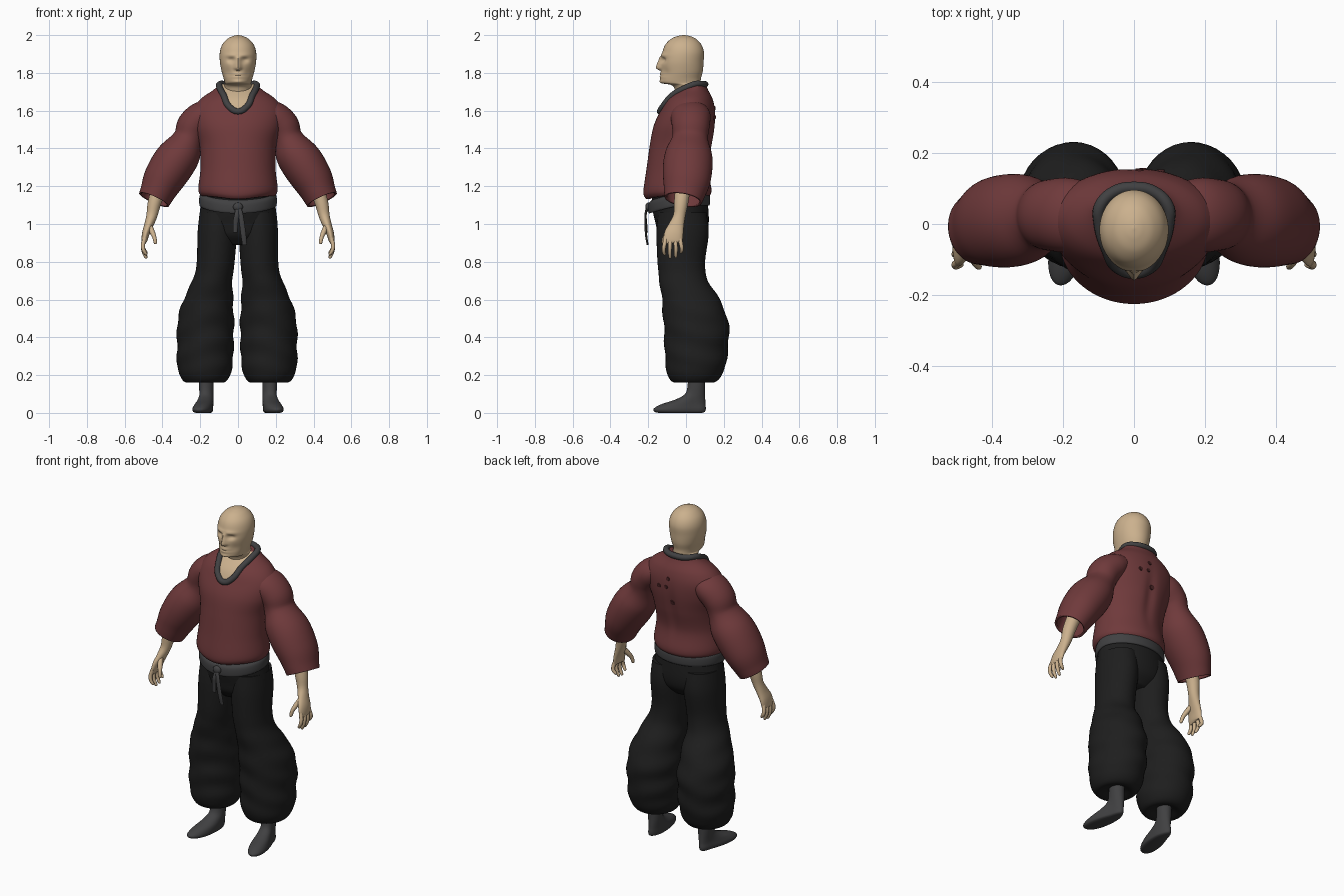
import bpy, bmesh
from math import sin, cos, pi, exp
from mathutils import Vector
from mathutils.bvhtree import BVHTree

if "Cube" in bpy.data.objects:
    bpy.data.objects.remove(bpy.data.objects["Cube"])


def material(name, rgb):
    m = bpy.data.materials.new(name)
    m.use_nodes = True
    m.diffuse_color = (*rgb, 1)
    bsdf = m.node_tree.nodes["Principled BSDF"]
    bsdf.inputs["Base Color"].default_value = (*rgb, 1)
    bsdf.inputs["Roughness"].default_value = 0.8
    return m


RED = material("maroon cloth", (0.16, 0.042, 0.044))
BLACK = material("black cloth", (0.013, 0.013, 0.013))
GREY = material("dark grey cloth", (0.052, 0.052, 0.054))
SKIN = material("skin", (0.6, 0.44, 0.27))
DARK = material("dark maroon", (0.07, 0.018, 0.019))


def smooth_path(rings, steps):
    """Catmull-Rom interpolation through ring tuples (x, y, z, a, b)."""
    pts = [Vector(r) for r in rings]
    out = []
    for i in range(len(pts) - 1):
        p0, p1, p2 = pts[max(i - 1, 0)], pts[i], pts[i + 1]
        p3 = pts[min(i + 2, len(pts) - 1)]
        for k in range(steps):
            t = k / steps
            out.append(p1 + (p2 - p0) * (t / 2)
                       + (p0 * 2 - p1 * 5 + p2 * 4 - p3) * (t * t / 2)
                       + (p1 * 3 - p0 - p2 * 3 + p3) * (t ** 3 / 2))
    return out + [pts[-1]]


def finish(name, bm, mats):
    bmesh.ops.recalc_face_normals(bm, faces=bm.faces)
    mesh = bpy.data.meshes.new(name)
    bm.to_mesh(mesh)
    bm.free()
    for m in mats:
        mesh.materials.append(m)
    for f in mesh.polygons:
        f.use_smooth = True
    ob = bpy.data.objects.new(name, mesh)
    bpy.context.collection.objects.link(ob)
    return ob


def loft(name, rings, mats, side=1, seg=32, steps=4, tilt=False,
         deform=None, caps=(True, True), paint=None):
    """Skin elliptical rings; tilt turns each ring across its path."""
    path = smooth_path(rings, steps)
    bm = bmesh.new()
    loops = []
    for i, r in enumerate(path):
        c = Vector(r[:3])
        u, v = Vector((1, 0, 0)), Vector((0, 1, 0))
        if tilt:
            t = (Vector(path[min(i + 1, len(path) - 1)][:3])
                 - Vector(path[max(i - 1, 0)][:3])).normalized()
            v = (v - t * v.dot(t)).normalized()
            u = v.cross(t)
        loop = []
        for k in range(seg):
            a = 2 * pi * k / seg
            p = c + u * (r[3] * cos(a)) + v * (r[4] * sin(a))
            if deform:
                p = deform(p)
            loop.append(bm.verts.new((p.x * side, p.y, p.z)))
        loops.append(loop)
    for l0, l1 in zip(loops, loops[1:]):
        for k in range(seg):
            j = (k + 1) % seg
            f = bm.faces.new((l0[k], l0[j], l1[j], l1[k]))
            if paint:
                f.material_index = paint(f.calc_center_median())
    for want, loop in zip(caps, (loops[0], loops[-1])):
        if want:
            bm.faces.new(loop)
    return finish(name, bm, mats)


def gauss(d, w):
    return exp(-(d / w) ** 2)


# Head and neck, with the face pushed out of the front of the loft
def face(p):
    if p.y < -0.04 and p.z > 1.735:
        x, z, d = abs(p.x), p.z, 0
        bridge = max(0, min(1, (1.885 - z) / 0.055)) * max(0, min(1, (z - 1.812) / 0.012))
        d -= (0.008 + 0.018 * bridge) * gauss(x, 0.011 + 0.006 * bridge) * (bridge > 0)
        d += 0.015 * gauss(x - 0.036, 0.02) * gauss(z - 1.868, 0.013)
        d -= 0.007 * gauss(x - 0.03, 0.035) * gauss(z - 1.893, 0.01)
        d += 0.006 * gauss(x, 0.03) * gauss(z - 1.786, 0.004)
        d -= 0.006 * gauss(x, 0.025) * gauss(z - 1.786, 0.014)
        d -= 0.006 * gauss(x, 0.025) * gauss(z - 1.752, 0.012)
        d += 0.006 * gauss(x - 0.055, 0.02) * gauss(z - 1.8, 0.025)
        p.y += d
    return p


loft("head", [(0, .03, 1.6, .08, .07), (0, .012, 1.7, .071, .068), (0, 0, 1.735, .071, .076),
              (0, -.025, 1.746, .07, .103), (0, -.028, 1.77, .076, .107),
              (0, -.022, 1.81, .087, .111), (0, -.02, 1.86, .096, .113),
              (0, -.015, 1.91, .096, .11), (0, -.014, 1.95, .083, .095),
              (0, -.013, 1.98, .056, .066), (0, -.012, 1.995, .026, .032),
              (0, -.012, 2, .003, .003)], [SKIN], seg=80, steps=7, deform=face)


# Tunic body, bare skin inside the V of the neck
def drape(p):
    if p.y < 0 and p.z < 1.3:
        p.z -= 0.02 * gauss(p.x, 0.12) * (1.3 - p.z) / 0.16
    if p.y > 0.05:
        p.y -= 0.012 * gauss(p.x, 0.03) * gauss(p.z - 1.42, 0.14)
    return p


def neckline(c):
    return int(c.y < 0.06 and c.z > 1.6 and abs(c.x) < 0.035 + 0.55 * (c.z - 1.6))


tunic = loft("tunic", [(0, -.04, 1.15, .185, .155), (0, -.043, 1.155, .2, .172),
                       (0, -.045, 1.19, .21, .18), (0, -.045, 1.3, .198, .163),
                       (0, -.025, 1.42, .204, .166), (0, -.008, 1.52, .232, .163),
                       (0, .01, 1.6, .238, .145), (0, .02, 1.66, .2, .122),
                       (0, .035, 1.71, .13, .082), (0, .052, 1.74, .1, .052)],
             [RED, SKIN], seg=96, steps=8, deform=drape, paint=neckline)
tunic_bvh = BVHTree.FromPolygons([v.co for v in tunic.data.vertices],
                                 [p.vertices for p in tunic.data.polygons])

# Collar roll, snapped to the tunic surface
half = [(0, .102, 1.742), (.06, .088, 1.742), (.096, .048, 1.738), (.093, .01, 1.715),
        (.072, -.06, 1.665), (.045, -.12, 1.618), (0, -.14, 1.597)]
points = half + [(-x, y, z) for x, y, z in half[-2:0:-1]]
curve = bpy.data.curves.new("collar", "CURVE")
curve.dimensions = "3D"
curve.bevel_depth = 0.017
spline = curve.splines.new("BEZIER")
spline.bezier_points.add(len(points) - 1)
spline.use_cyclic_u = True
for bp, p in zip(spline.bezier_points, points):
    bp.co = tunic_bvh.find_nearest(Vector(p))[0]
    bp.handle_left_type = bp.handle_right_type = "AUTO"
curve.materials.append(GREY)
collar = bpy.data.objects.new("collar", curve)
bpy.context.collection.objects.link(collar)
bpy.context.view_layer.objects.active = collar
collar.select_set(True)
bpy.ops.object.convert(target="MESH")

# Small round marks on the back of the tunic
for i, (x, z, r) in enumerate([(.015, 1.615, .013), (.075, 1.56, .013),
                               (.025, 1.565, .012), (-.01, 1.475, .017)]):
    hit, normal, _, _ = tunic_bvh.ray_cast(Vector((x, 1, z)), Vector((0, -1, 0)))
    bm = bmesh.new()
    bmesh.ops.create_cone(bm, cap_ends=True, segments=10, radius1=r, radius2=r * 0.8, depth=0.008)
    mark = finish(f"back_mark_{i + 1}", bm, [DARK])
    mark.location = hit
    mark.rotation_euler = Vector((0, normal.y, normal.z)).to_track_quat("Z", "X").to_euler()

# Trouser seat
loft("trouser_seat", [(0, -.035, 1.16, .19, .145), (0, -.03, 1.08, .2, .148),
                      (0, -.02, 1, .208, .14), (0, -.02, .94, .19, .125),
                      (0, -.02, .89, .1, .08)], [BLACK], seg=48)


# Belt, dipping at the front, with a knot and two tails
def dip(p):
    p.z -= 0.045 * max(0, -p.y / 0.2) ** 1.5
    return p


loft("belt", [(0, -.036, 1.1, .19, .148), (0, -.036, 1.103, .204, .162),
              (0, -.036, 1.15, .204, .162), (0, -.036, 1.165, .19, .148)],
     [GREY], seg=64, deform=dip)
bm = bmesh.new()
bmesh.ops.create_uvsphere(bm, u_segments=16, v_segments=10, radius=0.026)
bmesh.ops.scale(bm, vec=(1, 0.6, 0.9), verts=bm.verts)
bmesh.ops.translate(bm, vec=(0, -0.2, 1.09), verts=bm.verts)
finish("belt_knot", bm, [GREY])
for name, end in (("short_tail", (-.015, -.207, .955)), ("long_tail", (.035, -.203, .89))):
    x, y, z = end
    loft("belt_" + name, [(0, -.2, 1.1, .01, .006), (x * .4, -.214, 1.05, .013, .006),
                          (x * .8, -.212, z + .06, .014, .006), (x, y, z, .012, .005)],
         [GREY], seg=10, tilt=True)


# Trouser folds and foot shaping
def folds(p):
    amount = 0.004 * max(0, min(1, (0.8 - p.z) / 0.2)) * max(0, min(1, (p.z - 0.2) / 0.1))
    p.x += amount * sin(p.z * 48 + p.y * 9)
    p.y += amount * sin(p.z * 41 + p.x * 12)
    return p


def foot_shape(p):
    toe = max(0, 0.04 - p.y)
    p.x = 0.165 + (p.x - 0.165) * (1 + 1.9 * toe) + 0.16 * toe
    return p


for side, label in ((1, "left"), (-1, "right")):
    out = 0 if side > 0 else 0.01
    leg = [(.105, -.02, 1.06, .098, .128), (.108, -.018, .95, .104, .138),
           (.113, -.025, .8, .1, .126), (.126, -.015, .71, .104, .127),
           (.145, .018, .62, .126, .148), (.16, .05, .5, .148, .17),
           (.163, .056, .38, .15, .17), (.165, .05, .25, .146, .158),
           (.165, .045, .185, .126, .135), (.165, .042, .16, .095, .1),
           (.165, .045, .175, .045, .055)]
    leg = [(x + out * min(1, (1.06 - z) * 2), y, z, a, b) for x, y, z, a, b in leg]
    loft(label + "_trouser_leg", leg, [BLACK], side, seg=40, steps=6, deform=folds)

    loft(label + "_foot", [(.17, -.03, 0, .03, .115), (.17, -.033, .006, .04, .133),
                           (.17, -.033, .022, .043, .138), (.168, -.015, .045, .041, .118),
                           (.167, .022, .07, .038, .08), (.167, .048, .1, .037, .053),
                           (.168, .055, .15, .039, .046), (.168, .055, .22, .04, .046)],
         [GREY], side, deform=foot_shape)

    # Wide sleeve with an open, thick cuff
    sleeve = loft(label + "_sleeve",
                  [(.12, .025, 1.6, .06, .09), (.185, .025, 1.57, .082, .105),
                   (.237, .025, 1.52, .086, .1), (.262, .022, 1.455, .08, .095),
                   (.3, .015, 1.38, .106, .122), (.345, .01, 1.315, .114, .131),
                   (.395, .004, 1.235, .107, .126), (.428, -.008, 1.165, .092, .11),
                   (.445, -.015, 1.128, .086, .1)],
                  [RED], side, seg=40, steps=5, tilt=True, caps=(True, False))
    rim = sleeve.modifiers.new("cuff thickness", "SOLIDIFY")
    rim.thickness = 0.012
    rim.offset = -1

    # Forearm, palm, fingers and thumb
    loft(label + "_hand", [(.4, -.01, 1.24, .04, .042), (.44, -.025, 1.12, .036, .038),
                           (.456, -.035, 1.045, .029, .032), (.472, -.05, .995, .024, .04),
                           (.488, -.064, .95, .02, .05), (.496, -.07, .91, .015, .05),
                           (.497, -.07, .898, .008, .042)], [SKIN], side, seg=24, tilt=True)
    for n, (y, tip) in enumerate([(-.107, .835), (-.082, .818), (-.057, .822), (-.033, .845)]):
        shift = (y + .07) * .2
        loft(f"{label}_finger_{n + 1}",
             [(.494, y, .925, .011, .012), (.503, y + shift, .89, .011, .011),
              (.5, y + shift * 1.5, (.89 + tip) / 2, .01, .01),
              (.487, y + shift, tip + .006, .008, .008), (.484, y + shift, tip, .003, .003)],
             [SKIN], side, seg=10, steps=3, tilt=True)
    loft(label + "_thumb", [(.472, -.06, 1, .014, .016), (.455, -.092, .96, .014, .015),
                            (.443, -.112, .93, .011, .012), (.437, -.12, .9, .009, .009),
                            (.436, -.121, .893, .003, .003)],
         [SKIN], side, seg=12, steps=3, tilt=True)

# Smooth shading with crisp rims
bpy.ops.object.select_all(action="DESELECT")
for ob in bpy.context.scene.objects:
    if ob.type == "MESH":
        ob.select_set(True)
        bpy.context.view_layer.objects.active = ob
bpy.ops.object.shade_smooth_by_angle(angle=0.9)
